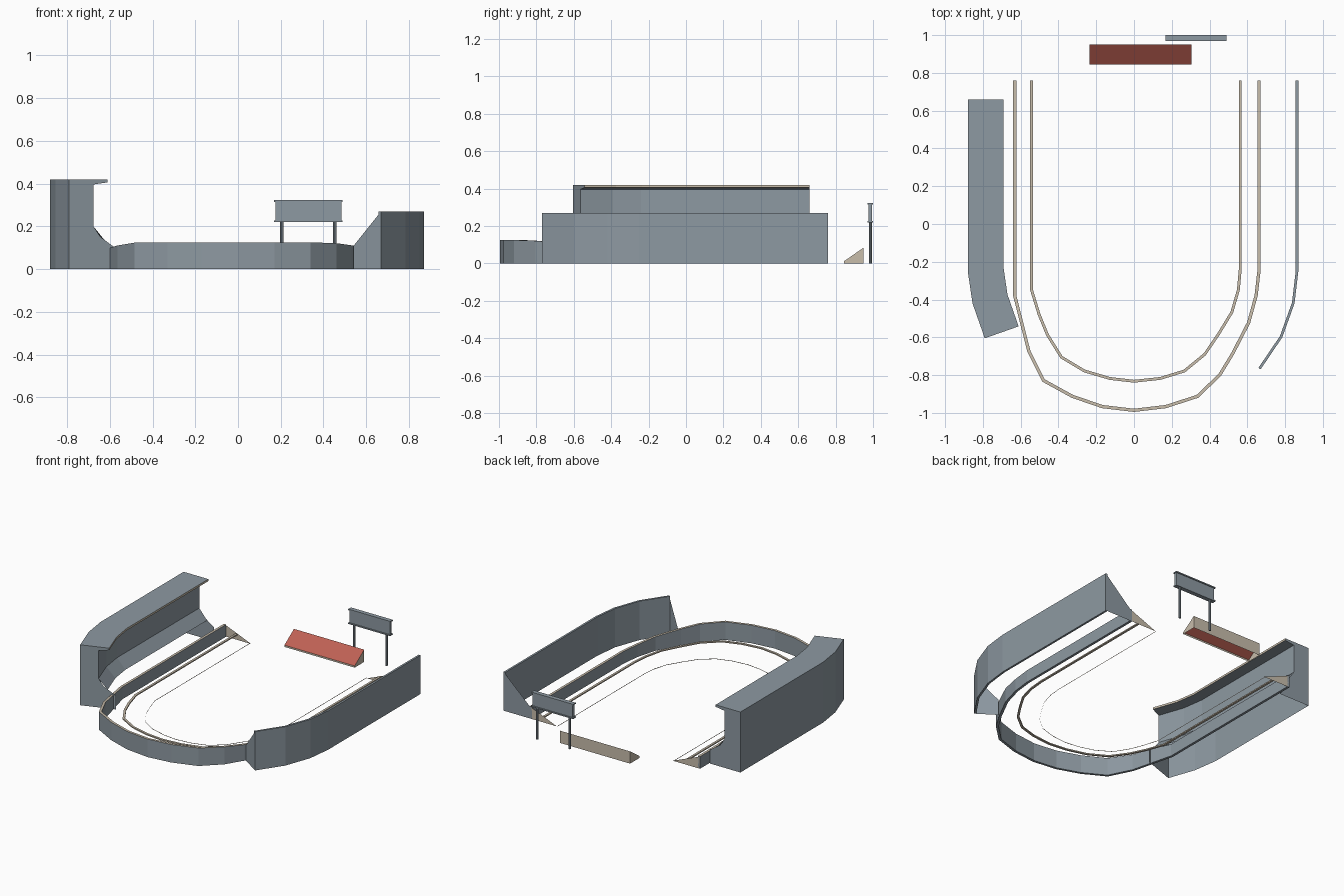
import bpy
import bmesh
from mathutils import Vector

cube = bpy.data.objects.get("Cube")
if cube:
    bpy.data.objects.remove(cube)


def material(name, rgb):
    mat = bpy.data.materials.new(name)
    mat.use_nodes = True
    mat.diffuse_color = (*rgb, 1)
    mat.node_tree.nodes["Principled BSDF"].inputs["Base Color"].default_value = (*rgb, 1)
    return mat


grey = material("blue_grey", (0.27, 0.32, 0.36))
tan = material("tan", (0.58, 0.51, 0.41))
red = material("red", (0.52, 0.12, 0.09))


def finish(name, bm, *mats):
    mesh = bpy.data.meshes.new(name)
    bm.to_mesh(mesh)
    bm.free()
    for m in mats:
        mesh.materials.append(m)
    obj = bpy.data.objects.new(name, mesh)
    bpy.context.collection.objects.link(obj)
    return obj


def inward_normals(path):
    """Mitred left-hand normals of a plan path."""
    pts = [Vector(p) for p in path]
    segs = [(b - a).normalized() for a, b in zip(pts, pts[1:])]
    segs = [Vector((-d.y, d.x)) for d in segs]
    result = []
    for a, b in zip([segs[0]] + segs, segs + [segs[-1]]):
        mid = (a + b).normalized()
        result.append(mid / mid.dot(a))
    return pts, result


def sweep(name, path, section, mats, closed=True, accent=None):
    """Sweep section(y) = [(inward offset, z)] along a path; accent edge gets colour 2."""
    bm = bmesh.new()
    pts, normals = inward_normals(path)
    rows = []
    for p, n in zip(pts, normals):
        rows.append([bm.verts.new((*(p + n * o), z)) for o, z in section(p.y)])
    count = len(rows[0])
    for a, b in zip(rows, rows[1:]):
        for i in range(count if closed else count - 1):
            j = (i + 1) % count
            face = bm.faces.new((a[i], b[i], b[j], a[j]))
            face.material_index = int(i == accent)
    if closed:
        bm.faces.new(rows[0])
        bm.faces.new(rows[-1][::-1])
        bmesh.ops.recalc_face_normals(bm, faces=bm.faces)
    return finish(name, bm, *mats)


def end_cap(name, path, end, outline, mat):
    """Flat panel across one end of a path."""
    pts, normals = inward_normals(path)
    bm = bmesh.new()
    bm.faces.new([bm.verts.new((*(pts[end] + normals[end] * o), z)) for o, z in outline])
    return finish(name, bm, mat)


def box(name, lo, hi, mat):
    bm = bmesh.new()
    bmesh.ops.create_cube(bm, size=1)
    for v in bm.verts:
        v.co = [(a + b) / 2 + c * (b - a) for a, b, c in zip(lo, hi, v.co)]
    return finish(name, bm, mat)


# Plan paths, all with the arena on their left-hand side
outer_ring = [(-.64, .76), (-.64, -.38), (-.565, -.675), (-.485, -.835), (-.33, -.92),
              (-.17, -.975), (0, -.995), (.17, -.975), (.34, -.92), (.46, -.805),
              (.53, -.69), (.615, -.525), (.655, -.38), (.67, -.25), (.67, .76)]
middle_ring = [(-.55, .76), (-.55, -.35), (-.51, -.48), (-.465, -.59), (-.39, -.71),
               (-.265, -.785), (-.13, -.825), (0, -.84), (.14, -.825), (.27, -.785),
               (.38, -.695), (.455, -.585), (.525, -.47), (.56, -.35), (.57, -.24), (.57, .76)]
inner_ring = [(x * .8, y if y > 0 else y * .81) for x, y in middle_ring]
wall_path = [(.67, -.77), (.785, -.6), (.85, -.42), (.87, -.25), (.87, .76)]
stand_path = [(-.88, .66), (-.88, -.25), (-.855, -.42), (-.79, -.605)]


def rim_height(y):
    return .085 + .04 * min(1, max(0, (-y - .38) / .47))


# Barrier and track rims, rising toward the bend
sweep("barrier_wall", outer_ring,
      lambda y: [(0, 0), (0, rim_height(y)), (.017, rim_height(y)), (.017, 0)],
      (grey, tan), accent=1)


def middle_section(y):
    z = rim_height(y) / 2
    return [(0, z - .008), (0, z), (.015, z), (.015, z - .008)]


sweep("middle_rim", middle_ring, middle_section, (tan,))
sweep("inner_rim", inner_ring, lambda y: [(0, 0), (0, .004)], (tan,), closed=False)

# Triangular ends of the banked track
for label, end in (("right", 0), ("left", -1)):
    end_cap("bank_end_" + label, outer_ring, end, [(0, 0), (0, .085), (.21, 0)], tan)

# Low open stand
sweep("open_stand_wall", wall_path, lambda y: [(0, 0), (0, .27), (.014, .27), (.014, 0)], (grey,))
end_cap("open_stand_front_end", wall_path, 0, [(0, 0), (0, .27), (.155, .11), (.155, 0)], grey)
end_cap("open_stand_back_end", wall_path, -1, [(0, 0), (0, .27), (.2, .085), (.2, 0)], grey)

# Tall roofed stand with tan roof edge
shell = [(0, 0), (0, .42), (.19, .42), (.19, .406), (.12, .396), (.12, .2), (.18, .13)]
sweep("roofed_stand", stand_path, lambda y: shell, (grey, tan), closed=False, accent=2)
stand_outline = shell[:-1] + [(.155, .15), (.235, .095), (.235, 0)]
end_cap("roofed_stand_back_end", stand_path, 0, stand_outline, grey)
end_cap("roofed_stand_front_end", stand_path, -1, stand_outline, grey)

# Ramp with a red slope and open underside
bm = bmesh.new()
ramp = [[bm.verts.new((x, y, z)) for y, z in ((.845, 0), (.845, .012), (.95, .085), (.95, 0))]
        for x in (-.235, .305)]
for i in range(3):
    face = bm.faces.new((ramp[0][i], ramp[1][i], ramp[1][i + 1], ramp[0][i + 1]))
    face.material_index = int(i == 1)
for side in ramp:
    bm.faces.new(side)
bmesh.ops.recalc_face_normals(bm, faces=bm.faces)
finish("ramp", bm, tan, red)

# Signboard on two posts
box("sign_panel", (.175, .976, .225), (.485, .994, .317), grey)
for label, z in (("bottom", .22), ("top", .315)):
    box("sign_lip_" + label, (.168, .97, z), (.49, 1, z + .008), grey)
for label, x in (("right", .204), ("left", .452)):
    bm = bmesh.new()
    bmesh.ops.create_cone(bm, cap_ends=True, segments=8, radius1=.008, radius2=.008, depth=.22)
    bmesh.ops.translate(bm, verts=bm.verts, vec=(x, .987, .11))
    finish("sign_post_" + label, bm, grey)
